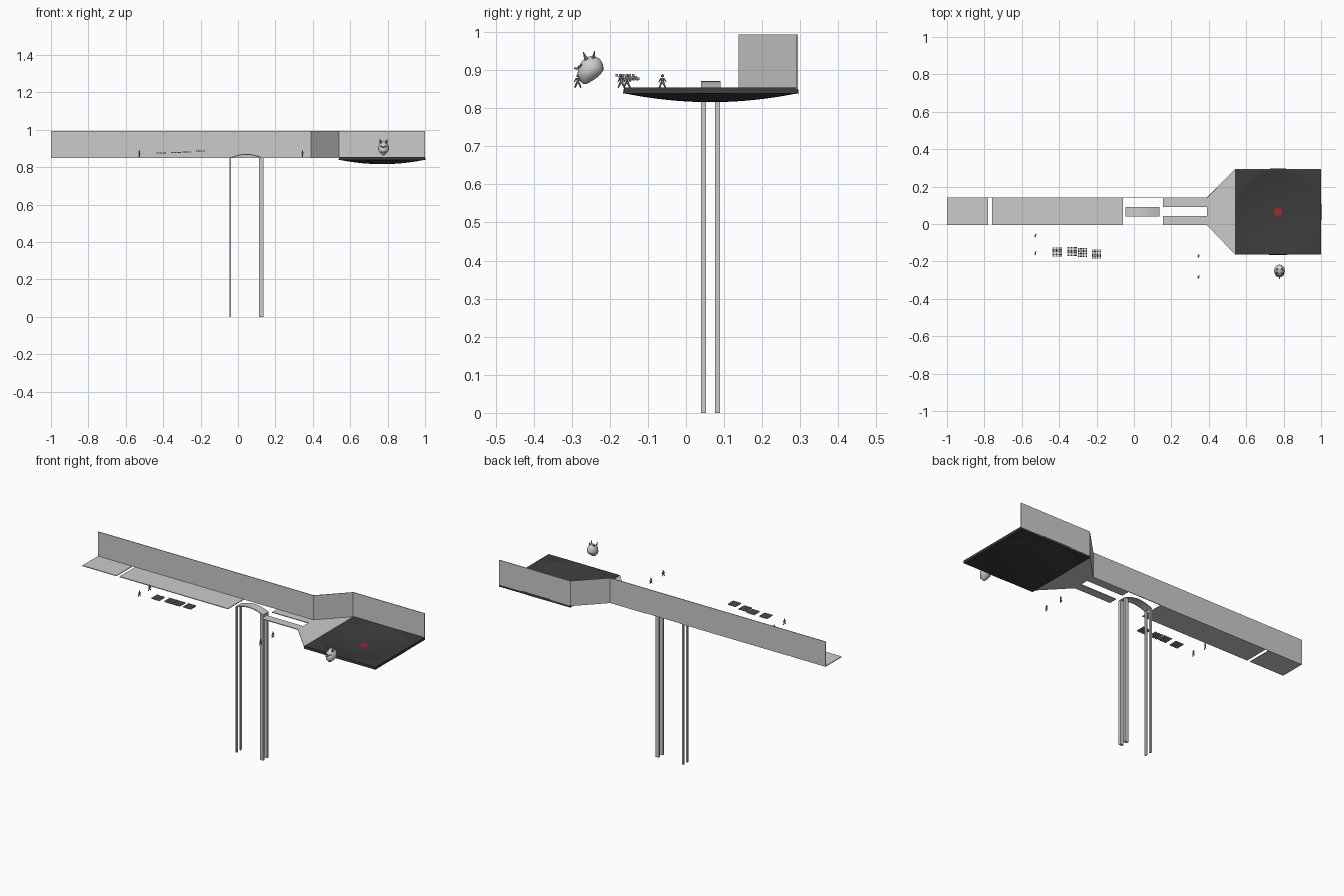
import bpy, bmesh, math
from mathutils import Vector, Matrix

if "Cube" in bpy.data.objects:
    bpy.data.objects.remove(bpy.data.objects["Cube"])


def material(name, r, g, b):
    m = bpy.data.materials.new(name)
    m.diffuse_color = (r, g, b, 1)
    m.use_nodes = True
    m.node_tree.nodes["Principled BSDF"].inputs["Base Color"].default_value = m.diffuse_color
    return m


STONE = material("light grey", 0.6, 0.6, 0.6)
ROCK = material("dark rock", 0.045, 0.045, 0.045)
RED = material("red glow", 0.4, 0.02, 0.02)
IRON = material("mid grey", 0.3, 0.3, 0.3)


def finish(name, bm, mat):
    bmesh.ops.recalc_face_normals(bm, faces=bm.faces)
    me = bpy.data.meshes.new(name)
    bm.to_mesh(me)
    bm.free()
    me.materials.append(mat)
    ob = bpy.data.objects.new(name, me)
    bpy.context.collection.objects.link(ob)
    return ob


def smooth(ob):
    for p in ob.data.polygons:
        p.use_smooth = True


def prism(name, outline, z0, z1, mat):
    """Extrude a flat outline (x, y) from z0 to z1."""
    bm = bmesh.new()
    f = bm.faces.new([bm.verts.new((x, y, z0)) for x, y in outline])
    ext = bmesh.ops.extrude_face_region(bm, geom=[f])["geom"]
    bmesh.ops.translate(bm, vec=(0, 0, z1 - z0),
                        verts=[v for v in ext if isinstance(v, bmesh.types.BMVert)])
    return finish(name, bm, mat)


def slab(name, x0, x1, y0, y1, z0, z1, mat):
    return prism(name, [(x0, y0), (x1, y0), (x1, y1), (x0, y1)], z0, z1, mat)


def add_cone(bm, a, b, r1, r2, seg=6):
    """Tapered rod from a to b."""
    a, b = Vector(a), Vector(b)
    d = b - a
    mtx = Matrix.Translation((a + b) / 2) @ d.to_track_quat('Z', 'Y').to_matrix().to_4x4()
    bmesh.ops.create_cone(bm, cap_ends=True, segments=seg, radius1=r1, radius2=r2,
                          depth=d.length, matrix=mtx)


# main levels of the walkway
F0, F1 = 0.848, 0.852
YF, YB = -0.006, 0.142
PX0, PY0, PY1 = 0.54, -0.163, 0.294
T = 0.004

# back wall, one bent strip
prism("back_wall", [(-1, YB - T), (0.39, YB - T), (PX0, PY1 - T), (1, PY1 - T),
                    (1, PY1), (PX0, PY1), (0.39, YB), (-1, YB)], 0.85, 0.994, STONE)

# walkway floors
slab("left_floor_end", -1, -0.78, YF, YB, F0, F1, STONE)
slab("left_floor_main", -0.76, -0.06, YF, YB, F0, F1, STONE)
slab("right_floor_front", 0.155, 0.39, YF, 0.043, F0, F1, STONE)
slab("right_floor_back", 0.155, 0.39, 0.092, YB, F0, F1, STONE)
prism("flared_floor", [(0.39, YF), (PX0, PY0), (PX0, PY1), (0.39, YB)], F0, F1, STONE)

# arched bridge
BX0, BX1, BY0, BY1 = -0.045, 0.135, 0.04, 0.09
bm = bmesh.new()
rows = []
for i in range(13):
    t = i / 12
    x = BX0 + (BX1 - BX0) * t
    z = 0.85 + 0.021 * math.sin(math.pi * t)
    rows.append([bm.verts.new((x, y, zz)) for y, zz in
                 ((BY0, z), (BY1, z), (BY1, z - 0.005), (BY0, z - 0.005))])
for a, b in zip(rows, rows[1:]):
    for k in range(4):
        bm.faces.new((a[k], a[(k + 1) % 4], b[(k + 1) % 4], b[k]))
bm.faces.new(rows[0])
bm.faces.new(rows[-1])
finish("arched_bridge", bm, STONE)

# bridge legs
for side, x0, x1 in (("left", -0.045, -0.037), ("right", 0.113, 0.135)):
    for pos, y0 in (("front", 0.039), ("back", 0.076)):
        slab(f"{side}_leg_{pos}", x0, x1, y0, y0 + 0.013, 0, 0.848, STONE)

# dished rock platform
CX, CY = 0.77, 0.065


def dish(x, y):
    r = math.hypot(x - CX, y - CY)
    return 0.854 - 0.023 * max(0, 1 - (r / 0.225) ** 2)


bm = bmesh.new()
bmesh.ops.create_grid(bm, x_segments=28, y_segments=28, size=0.5)
for v in bm.verts:
    x = PX0 + (v.co.x + 0.5) * (1 - PX0)
    y = PY0 + (v.co.y + 0.5) * (PY1 - PY0)
    v.co = (x, y, dish(x, y))
plat = finish("rock_platform", bm, ROCK)
mod = plat.modifiers.new("thickness", 'SOLIDIFY')
mod.thickness = 0.015
mod.offset = -1

# red glowing cracks at the dish centre
bm = bmesh.new()
for k in range(7):
    a = k * math.tau / 7
    c = Vector((CX + 0.016 * math.cos(a), CY + 0.016 * math.sin(a), 0))
    c.z = dish(c.x, c.y) + 0.001
    bmesh.ops.create_circle(bm, cap_ends=True, segments=6, radius=0.008,
                            matrix=Matrix.Translation(c))
bmesh.ops.create_circle(bm, cap_ends=True, segments=6, radius=0.009,
                        matrix=Matrix.Translation((CX, CY, dish(CX, CY) + 0.001)))
finish("red_cracks", bm, RED)

# horned head: egg shape, chin pushed forward
HX, HY, HZ = 0.778, -0.25, 0.9
bm = bmesh.new()
bmesh.ops.create_uvsphere(bm, u_segments=20, v_segments=14, radius=1)
for v in bm.verts:
    x, y, z = v.co
    w = 1 if z > 0 else 1 - 0.45 * z * z
    v.co = (HX + 0.029 * w * x, HY + 0.033 * w * y + (0.016 * z if z < 0 else 0.004 * z),
            HZ + 0.037 * z)
smooth(finish("head", bm, STONE))

# horns, nose and brow
bm = bmesh.new()
for s in (-1, 1):
    add_cone(bm, (HX + s * 0.015, HY - 0.012, HZ + 0.028),
             (HX + s * 0.020, HY - 0.020, HZ + 0.048), 0.006, 0.001)
    add_cone(bm, (HX + s * 0.012, HY + 0.006, HZ + 0.030),
             (HX + s * 0.016, HY + 0.010, HZ + 0.050), 0.005, 0.001)
    add_cone(bm, (HX + s * 0.004, HY - 0.031, HZ + 0.008),
             (HX + s * 0.018, HY - 0.024, HZ + 0.014), 0.004, 0.002)
add_cone(bm, (HX, HY - 0.026, HZ + 0.004), (HX, HY - 0.044, HZ + 0.005), 0.004, 0.002)
add_cone(bm, (HX - 0.01, HY - 0.032, HZ - 0.018), (HX + 0.01, HY - 0.032, HZ - 0.018), 0.003, 0.003)
finish("horns_and_face", bm, IRON)


# small standing figures
def figure(name, x, y, z):
    bm = bmesh.new()
    add_cone(bm, (x, y, z + 0.012), (x, y, z + 0.026), 0.003, 0.005)
    for s in (-1, 1):
        add_cone(bm, (x, y + s * 0.002, z + 0.014), (x + s * 0.002, y + s * 0.008, z), 0.003, 0.002)
        add_cone(bm, (x, y + s * 0.004, z + 0.024), (x + s * 0.004, y + s * 0.009, z + 0.015),
                 0.002, 0.0015)
    bmesh.ops.create_icosphere(bm, subdivisions=1, radius=0.0045,
                               matrix=Matrix.Translation((x, y, z + 0.031)))
    finish(name, bm, IRON)


for i, (x, y) in enumerate(((-0.527, -0.062), (-0.527, -0.155), (0.345, -0.17), (0.345, -0.284))):
    figure(f"figure_{i + 1}", x, y, 0.854)

# four floating square formations of small blocks
for i, (x, y, z) in enumerate(((-0.41, -0.15, 0.876), (-0.33, -0.147, 0.878),
                               (-0.275, -0.153, 0.881), (-0.2, -0.16, 0.886))):
    bm = bmesh.new()
    for k in range(36):
        dx, dy = (k % 6 - 2.5) * 0.0086, (k // 6 - 2.5) * 0.0086
        bmesh.ops.create_cube(bm, size=0.0065, matrix=Matrix.Translation((x + dx, y + dy, z)))
    finish(f"block_formation_{i + 1}", bm, IRON)
